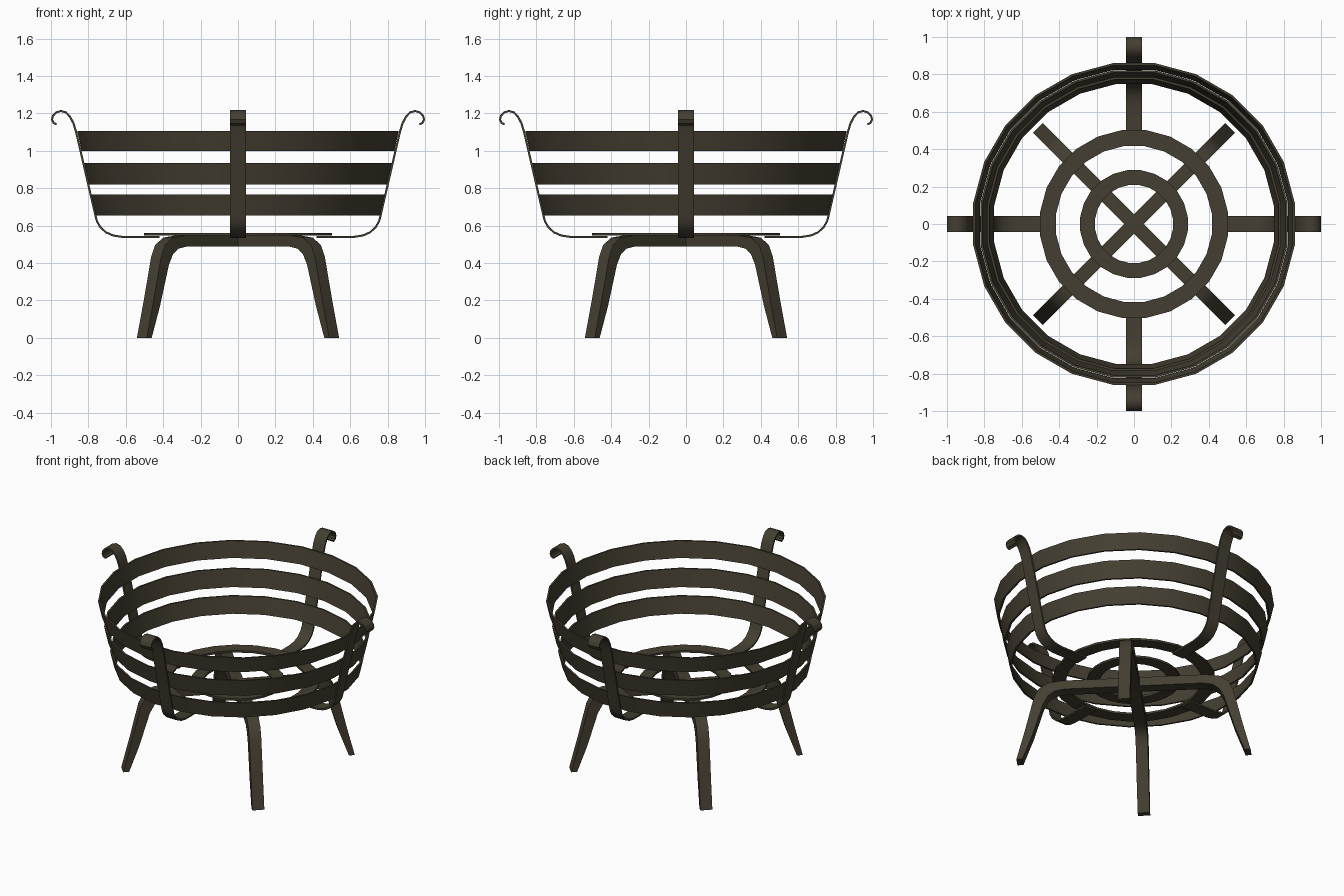
import bpy, math
from mathutils import Vector, Matrix

if "Cube" in bpy.data.objects:
    bpy.data.objects.remove(bpy.data.objects["Cube"])

iron = bpy.data.materials.new("dark bronze iron")
iron.diffuse_color = (0.058, 0.049, 0.031, 1)
iron.use_nodes = True
iron.node_tree.nodes["Principled BSDF"].inputs["Base Color"].default_value = iron.diffuse_color


def make(name, verts, faces, angle=0.0):
    """Mesh object turned about z, smooth with sharp edges kept."""
    me = bpy.data.meshes.new(name)
    me.from_pydata([tuple(v) for v in verts], [], faces)
    me.transform(Matrix.Rotation(angle, 4, 'Z'))
    me.materials.append(iron)
    me.shade_smooth()
    me.set_sharp_from_angle(angle=math.radians(35))
    ob = bpy.data.objects.new(name, me)
    bpy.context.collection.objects.link(ob)
    return ob


def band(name, side_a, side_b, width, angle):
    """Flat bar between two (r, z) lines, extruded across its width."""
    verts, faces = [], []
    h = width / 2
    for (ar, az), (br, bz) in zip(side_a, side_b):
        verts += [(ar, -h, az), (ar, h, az), (br, h, bz), (br, -h, bz)]
    n = len(side_a)
    for i in range(n - 1):
        for k in range(4):
            a, b = i * 4 + k, i * 4 + (k + 1) % 4
            faces.append((a, a + 4, b + 4, b))
    e = (n - 1) * 4
    faces += [(0, 1, 2, 3), (e + 3, e + 2, e + 1, e)]
    return make(name, verts, faces, angle)


def hoop(name, section, sides=24):
    """Ring turned from a four-point (r, z) section."""
    verts, faces = [], []
    for i in range(sides):
        a = 2 * math.pi * (i + 0.5) / sides
        verts += [(r * math.cos(a), r * math.sin(a), z) for r, z in section]
    for i in range(sides):
        for k in range(4):
            a, b, j = i * 4, ((i + 1) % sides) * 4, (k + 1) % 4
            faces.append((a + k, b + k, b + j, a + j))
    return make(name, verts, faces)


def offset(path, t):
    """Parallel line at distance t to the left of the path."""
    pts = [Vector(p) for p in path]
    out = []
    for i, p in enumerate(pts):
        d = (pts[min(i + 1, len(pts) - 1)] - pts[max(i - 1, 0)]).normalized()
        out.append((p.x - d.y * t, p.y + d.x * t))
    return out


# basket hoops: slightly conical flat bands
for name, z0, z1, r0, r1 in (("lower_hoop", 0.655, 0.765, 0.766, 0.792),
                             ("middle_hoop", 0.82, 0.935, 0.803, 0.829),
                             ("upper_hoop", 1.0, 1.107, 0.843, 0.867)):
    t = 0.012
    hoop(name, [(r0 - t, z0), (r0, z0), (r1, z1), (r1 - t, z1)])

# floor rings
for name, ri, ro in (("outer_floor_ring", 0.42, 0.506),
                     ("inner_floor_ring", 0.21, 0.29)):
    hoop(name, [(ri, 0.546), (ro, 0.546), (ro, 0.56), (ri, 0.56)])

# upright straps with curled tops
strap = [(0.42, 0.534), (0.62, 0.534), (0.67, 0.542), (0.71, 0.56),
         (0.74, 0.588), (0.759, 0.62), (0.768, 0.655), (0.871, 1.10),
         (0.885, 1.145), (0.902, 1.178), (0.922, 1.2), (0.947, 1.207),
         (0.97, 1.2), (0.985, 1.184), (0.989, 1.167), (0.983, 1.153),
         (0.968, 1.146)]
for i in range(4):
    band(f"strap_{i + 1}", strap, offset(strap, 0.011), 0.086, i * math.pi / 2)

# two crossed leg bars, each one bent into a pair of tapered legs
top = [(0.44, 0.547), (0.53, 0.535), (0.59, 0.495), (0.62, 0.43),
       (0.675, 0.2), (0.727, 0)]
under = [(0.43, 0.487), (0.49, 0.476), (0.53, 0.445), (0.56, 0.39),
         (0.627, 0.17), (0.69, 0)]
mirrored = lambda line: [(-r, z) for r, z in reversed(line)] + line
for i in range(2):
    band(f"leg_bar_{i + 1}", mirrored(top), mirrored(under), 0.075,
         math.pi / 4 + i * math.pi / 2)
